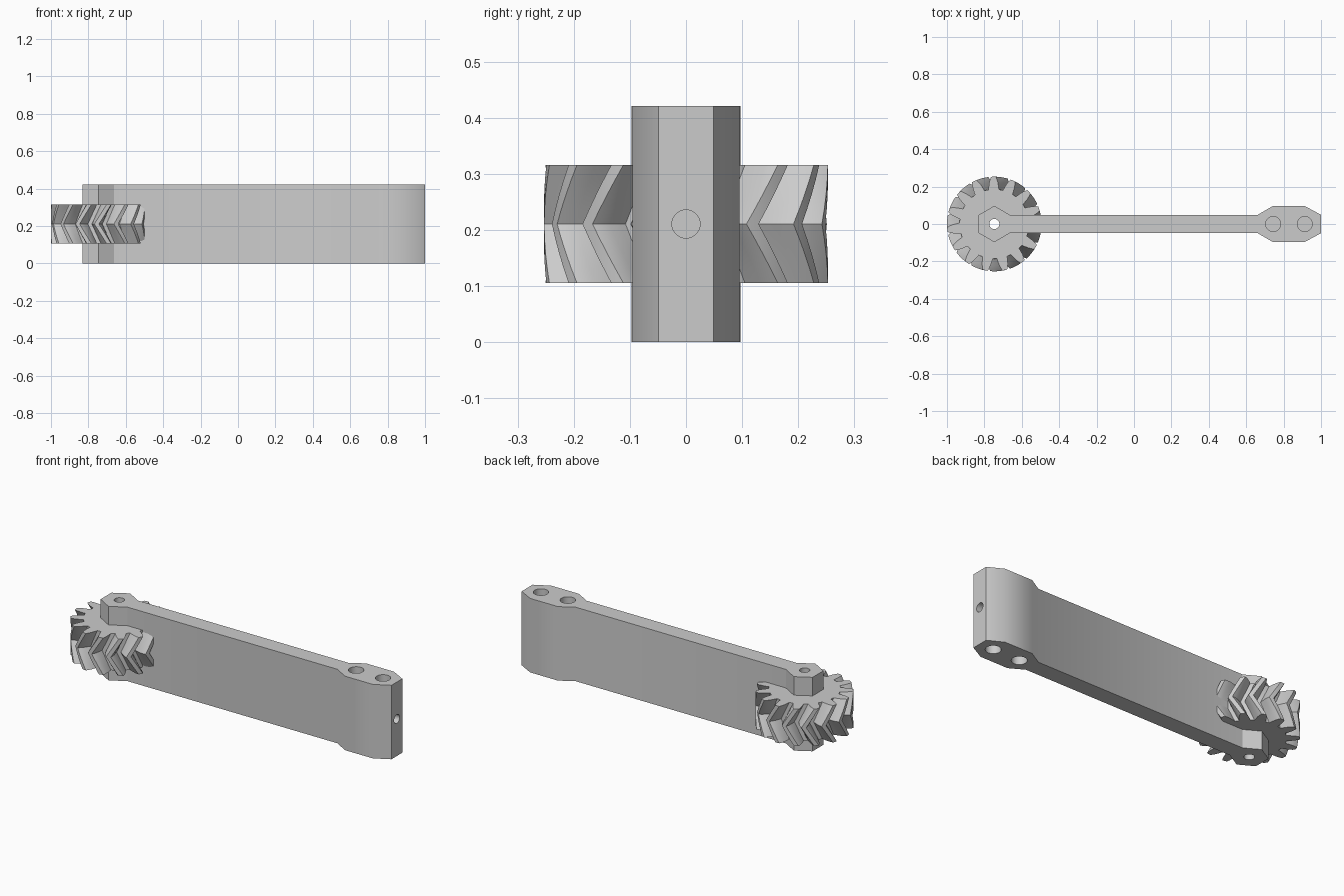
import bpy, bmesh
from math import sin, cos, radians, pi

if "Cube" in bpy.data.objects:
    bpy.data.objects.remove(bpy.data.objects["Cube"])

HEIGHT = 0.421
MID = HEIGHT / 2
AXLE_X = -0.747
GEAR_R = 0.253
TEETH = 15

grey = bpy.data.materials.new("plain grey")
grey.use_nodes = True
grey.diffuse_color = (0.6, 0.6, 0.6, 1)
grey.node_tree.nodes["Principled BSDF"].inputs["Base Color"].default_value = (0.6, 0.6, 0.6, 1)


def loft(name, rings):
    """Solid through a stack of matching rings, capped at both ends."""
    bm = bmesh.new()
    loops = [[bm.verts.new(p) for p in ring] for ring in rings]
    n = len(loops[0])
    for low, high in zip(loops, loops[1:]):
        for i in range(n):
            j = (i + 1) % n
            bm.faces.new((low[i], low[j], high[j], high[i]))
    bm.faces.new(loops[0][::-1])
    bm.faces.new(loops[-1])
    mesh = bpy.data.meshes.new(name)
    bm.to_mesh(mesh)
    bm.free()
    mesh.materials.append(grey)
    obj = bpy.data.objects.new(name, mesh)
    bpy.context.collection.objects.link(obj)
    return obj


def drill(obj, radius, depth, location, rotation=(0, 0, 0)):
    """Cut a round hole centred on location."""
    bpy.ops.mesh.primitive_cylinder_add(vertices=32, radius=radius, depth=depth,
                                        location=location, rotation=rotation)
    cutter = bpy.context.object
    cutter.hide_render = True
    cutter.data.materials.append(grey)
    mod = obj.modifiers.new("hole", "BOOLEAN")
    mod.operation = "DIFFERENCE"
    mod.solver = "EXACT"
    mod.object = cutter
    bpy.context.view_layer.update()
    graph = bpy.context.evaluated_depsgraph_get()
    mesh = bpy.data.meshes.new_from_object(obj.evaluated_get(graph))
    obj.modifiers.clear()
    obj.data = mesh
    bpy.data.objects.remove(cutter)


def smooth(obj, angle):
    obj.data.shade_smooth()
    obj.data.set_sharp_from_angle(angle=radians(angle))


# Arm: hexagonal hub, thin bar and chamfered end block as one outline
hub = 0.097
half = [(AXLE_X - hub * cos(pi / 6), hub / 2), (AXLE_X, hub),
        (AXLE_X + hub * cos(pi / 6), hub / 2),
        (0.66, hub / 2), (0.74, 0.095), (0.915, 0.095), (1.0, 0.049)]
outline = [(x, -y) for x, y in half] + half[::-1]
arm = loft("arm", [[(x, y, z) for x, y in outline] for z in (0, HEIGHT)])

# Axle hole, blind holes in the end block, and the end-face hole
drill(arm, 0.027, 1, (AXLE_X, 0, MID))
for x in (0.744, 0.913):
    for z in (0, HEIGHT):
        drill(arm, 0.04, 0.26, (x, 0, z))
drill(arm, 0.025, 0.26, (1.0, 0, MID), (0, pi / 2, 0))
smooth(arm, 35)

# Keep the joint between hub and bar crisp
for edge in arm.data.edges:
    a, b = (arm.data.vertices[i].co for i in edge.vertices)
    if max(a.x, b.x) < -0.6 and min(abs(a.y), abs(b.y)) > 0.04:
        edge.use_edge_sharp = True

# Herringbone gear: tooth profile as (degrees from tooth centre, radius)
flank = [(8.6, 0.186), (7.6, 0.2), (6, 0.222), (4.4, 0.24), (2.8, GEAR_R)]
tooth = [(-a, r) for a, r in flank] + [(0, GEAR_R)] + flank[::-1]


def gear_ring(z, twist):
    ring = []
    for k in range(TEETH):
        for a, r in tooth:
            t = radians(a + k * 360 / TEETH - 5 + twist)
            ring.append((AXLE_X + r * cos(t), r * sin(t), z))
    return ring


steps = [i / 4 for i in range(-4, 5)]
gear = loft("herringbone_gear",
            [gear_ring(MID + 0.105 * s, -15 * (1 - abs(s))) for s in steps])
drill(gear, 0.027, 1, (AXLE_X, 0, MID))
smooth(gear, 25)
